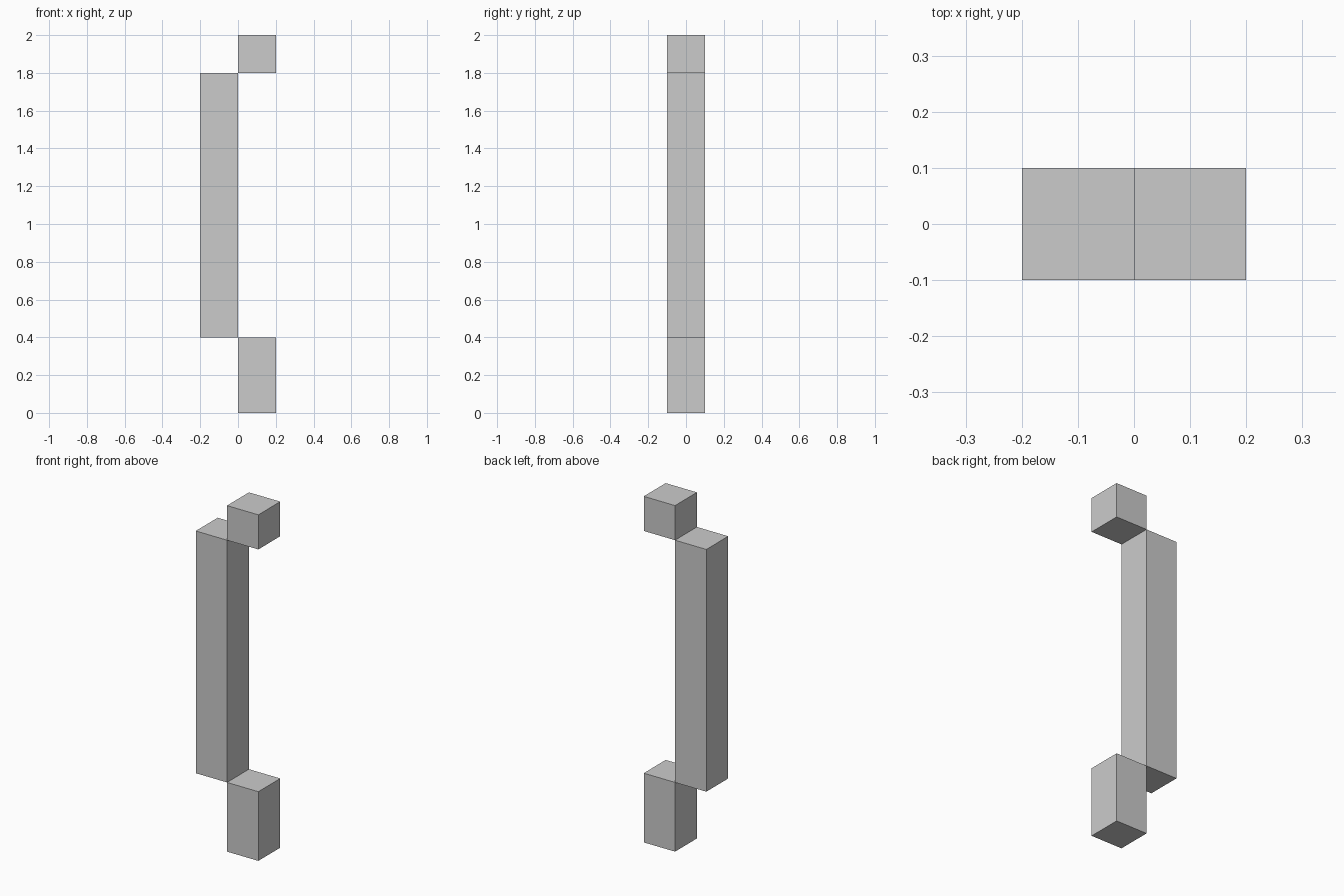
import bpy

if "Cube" in bpy.data.objects:
    bpy.data.objects.remove(bpy.data.objects["Cube"])


def box(name, low, high):
    """Add a box spanning two opposite corners."""
    centre = [(a + b) / 2 for a, b in zip(low, high)]
    bpy.ops.mesh.primitive_cube_add(size=1, location=centre)
    obj = bpy.context.object
    obj.name = name
    obj.scale = [b - a for a, b in zip(low, high)]
    bpy.ops.object.transform_apply(location=False, rotation=False, scale=True)
    return obj


HALF_DEPTH = 0.1

# name, x range, z range: the blocks meet along shared edges at x = 0
parts = [
    ("lower_block", (0.0, 0.2), (0.0, 0.4)),
    ("middle_column", (-0.2, 0.0), (0.4, 1.8)),
    ("top_block", (0.0, 0.2), (1.8, 2.0)),
]
for name, (x0, x1), (z0, z1) in parts:
    box(name, (x0, -HALF_DEPTH, z0), (x1, HALF_DEPTH, z1))
